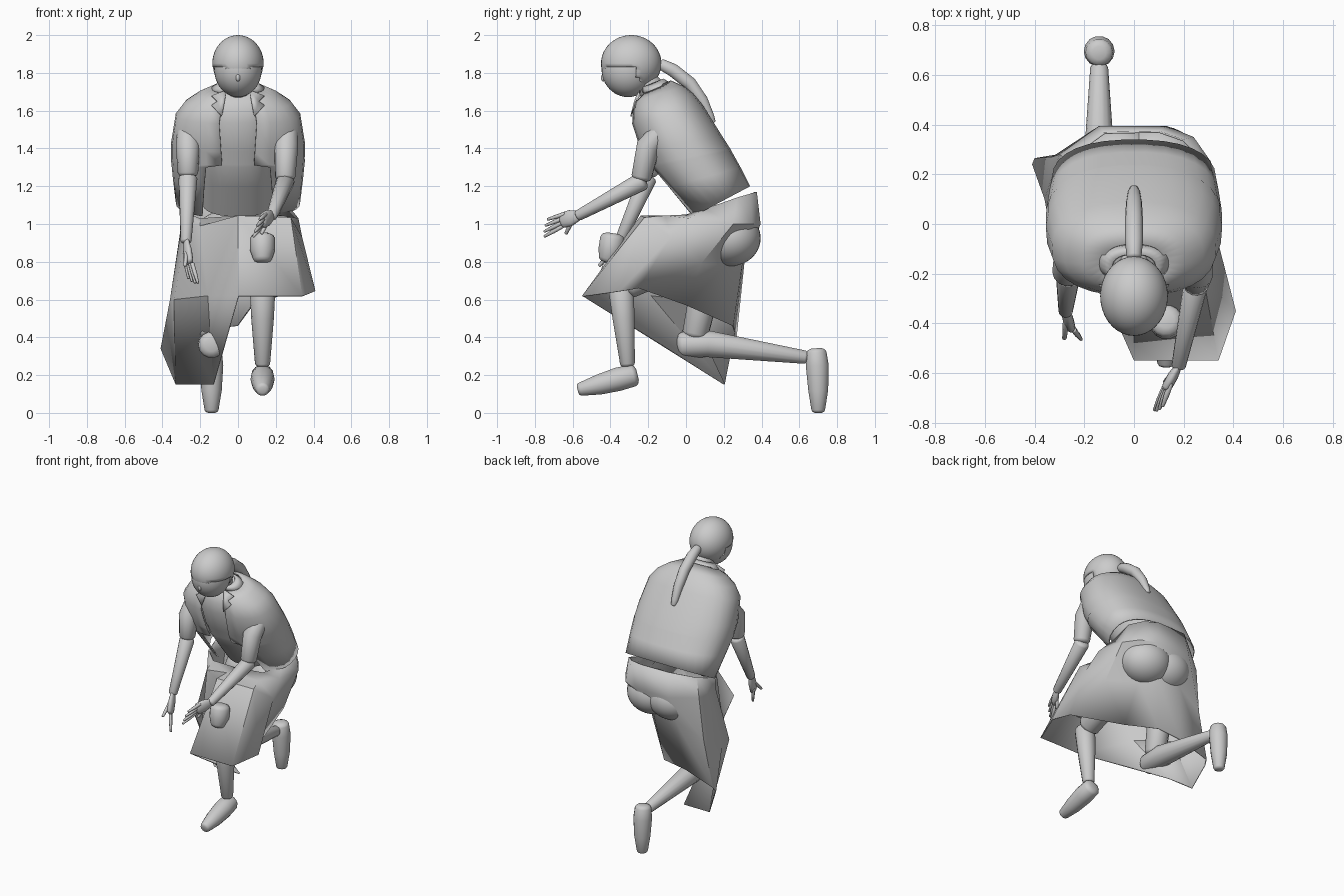
import bpy, bmesh
from math import sin, cos, pi, asin, radians
from mathutils import Vector as V

cube = bpy.data.objects.get("Cube")
if cube:
    bpy.data.objects.remove(cube, do_unlink=True)

grey = bpy.data.materials.new("light_grey")
grey.use_nodes = True
grey.diffuse_color = (0.6, 0.6, 0.6, 1)
grey.node_tree.nodes["Principled BSDF"].inputs["Base Color"].default_value = (0.6, 0.6, 0.6, 1)


def finish(name, bm, angle=40, thick=0):
    bmesh.ops.recalc_face_normals(bm, faces=bm.faces[:])
    mesh = bpy.data.meshes.new(name)
    bm.to_mesh(mesh)
    bm.free()
    mesh.materials.append(grey)
    for p in mesh.polygons:
        p.use_smooth = True
    mesh.set_sharp_from_angle(angle=radians(angle))
    ob = bpy.data.objects.new(name, mesh)
    bpy.context.collection.objects.link(ob)
    if thick:
        mod = ob.modifiers.new("thickness", "SOLIDIFY")
        mod.thickness = thick
        mod.offset = -1


def loft(name, rings, closed=True, caps=True, **kw):
    """Skin a list of equal-length point rings."""
    bm = bmesh.new()
    rows = [[bm.verts.new(p) for p in r] for r in rings]
    n = len(rows[0])
    for a, b in zip(rows, rows[1:]):
        for i in range(n if closed else n - 1):
            j = (i + 1) % n
            bm.faces.new((a[i], a[j], b[j], b[i]))
    if caps:
        bm.faces.new(rows[0])
        bm.faces.new(rows[-1])
    finish(name, bm, **kw)


def tube(name, path, squash=1, sides=14):
    """Round limb through (x, y, z, radius) points with softened ends."""
    pts = [(V(p[:3]), p[3]) for p in path]

    def rounded(end, inner):
        d = (end[0] - inner[0]).normalized()
        return [(end[0] + d * end[1] * k, end[1] * s) for k, s in ((0.25, 0.85), (0.4, 0.5))]
    head = rounded(pts[0], pts[1])[::-1]
    tail = rounded(pts[-1], pts[-2])
    pts = head + pts + tail
    rings = []
    for i, (c, r) in enumerate(pts):
        d = pts[min(i + 1, len(pts) - 1)][0] - pts[max(i - 1, 0)][0]
        q = d.to_track_quat('Z', 'Y')
        rings.append([c + q @ V((cos(2 * pi * k / sides) * r * squash,
                                 sin(2 * pi * k / sides) * r, 0)) for k in range(sides)])
    loft(name, rings, angle=60)


def ball(name, centre, size, keep=None, **kw):
    bm = bmesh.new()
    bmesh.ops.create_uvsphere(bm, u_segments=36, v_segments=24, radius=1)
    for v in bm.verts:
        v.co = V(centre) + V([a * s for a, s in zip(v.co, size)])
    if keep:
        gone = [f for f in bm.faces if not keep(f.calc_center_median())]
        bmesh.ops.delete(bm, geom=gone, context='FACES')
    finish(name, bm, **kw)


def section(back, front, rx, gap=0.0, inset=0.0, steps=26, closed=False):
    """Tilted oval between a back and a front (y, z) point, open by gap in front."""
    b, f = V((0, *back)), V((0, *front))
    mid, half = (b + f) / 2, (f - b) / 2
    half -= half.normalized() * inset
    a0 = asin((gap / rx) ** (1 / 0.85)) if gap else 0
    out = []
    for i in range(steps):
        t = a0 + (2 * pi - 2 * a0) * i / (steps if closed else steps - 1)
        s, c = sin(t), cos(t)
        x = rx * abs(s) ** 0.85 * (1 if s > 0 else -1)
        out.append(mid + half * (abs(c) ** 0.85 * (1 if c > 0 else -1)) + V((x, 0, 0)))
    return out


# Open jacket and the torso inside: back point, front point, half width, opening
coat = [((-.08, 1.76), (-.22, 1.70), .12, .07),
        ((-.01, 1.73), (-.27, 1.65), .21, .08),
        ((.04, 1.69), (-.285, 1.6), .28, .09),
        ((.09, 1.63), (-.29, 1.53), .33, .1),
        ((.19, 1.47), (-.24, 1.38), .355, .09),
        ((.235, 1.4), (-.2, 1.31), .355, .085),
        ((.24, 1.39), (-.195, 1.295), .355, .17),
        ((.29, 1.3), (-.11, 1.19), .345, .18),
        ((.34, 1.2), (.02, 1.03), .33, .19)]
loft("jacket", [section(b, f, r, g) for b, f, r, g in coat],
     closed=False, caps=False, thick=.008)
loft("torso", [section(b, f, min(.19, r * .85), inset=.02, closed=True) for b, f, r, g in coat])

# Collar and lapels
loft("collar", [section((-.085, 1.75), (-.235, 1.69), .14, .07),
                section((-.12, 1.77), (-.24, 1.72), .09, .05)],
     closed=False, caps=False, thick=.008)
for side, label in ((1, "left"), (-1, "right")):
    bm = bmesh.new()
    outline = [(.06, -.25, 1.71), (.14, -.25, 1.68), (.11, -.275, 1.65),
               (.14, -.28, 1.63), (.085, -.295, 1.57)]
    bm.faces.new([bm.verts.new((side * x, y, z)) for x, y, z in outline])
    finish(label + "_lapel", bm, thick=.008)

# Skirt columns run round the body; each goes waist, hip, middle, hem
columns = [
    [(0, -.02, 1.04), (0, -.13, 1.045), (0, -.24, 1.045), (0, -.55, .62)],
    [(.2, 0, 1.05), (.24, -.11, 1.045), (.28, -.22, 1.035), (.34, -.55, .62)],
    [(.28, .1, 1.08), (.32, .02, 1.03), (.34, -.08, .93), (.41, -.35, .645)],
    [(.27, .27, 1.14), (.31, .25, 1), (.31, .08, .79), (.34, -.25, .66)],
    [(.2, .34, 1.16), (.24, .35, 1), (.14, .21, .78), (.08, 0, .57)],
    [(.1, .375, 1.17), (.13, .395, 1), (.05, .3, .8), (0, .25, .46)],
    [(-.12, .37, 1.17), (-.14, .395, 1), (-.13, .31, .8), (-.18, .26, .44)],
    [(-.27, .26, 1.13), (-.3, .28, 1), (-.33, .27, .7), (-.4, .265, .37)],
    [(-.29, .17, 1.1), (-.3, .18, .98), (-.36, .1, .6), (-.41, .24, .34)],
    [(-.28, .06, 1.06), (-.27, .05, .98), (-.34, -.01, .6), (-.33, .2, .15)],
    [(-.2, 0, 1.03), (-.2, -.07, .99), (-.16, -.19, .62), (-.13, .2, .15)]]
loft("skirt", list(zip(*columns)), caps=False, angle=45, thick=.008)
for side, label in ((1, "left"), (-1, "right")):
    ball(label + "_buttock", (.02 + side * .08, .235, .925), (.175, .16, .148))
tube("pouch", [(.13, -.39, .925, .066), (.13, -.4, .86, .066), (.13, -.415, .815, .05)])

# Head, hair and neck
ball("face", (0, -.307, 1.82), (.126, .14, .148))
ball("nose", (0, -.438, 1.775), (.012, .012, .02))


def is_hair(p):
    if p.y < -.27:
        return p.z > 1.77 + .06 * min(1, abs(p.x) / .08)
    return p.z > 1.8 - (p.y + .27) * 1.6


ball("hair", (0, -.29, 1.85), (.136, .16, .15), is_hair, thick=.008)
tube("neck", [(0, -.14, 1.66, .075), (0, -.25, 1.8, .065)])
tube("ponytail", [(0, -.13, 1.845, .03), (0, -.07, 1.815, .036), (0, .02, 1.745, .036),
                  (0, .085, 1.655, .032), (0, .125, 1.57, .025), (0, .14, 1.54, .018)])


# Arms: sleeve, forearm, palm, four fingers and a thumb
def arm(label, sleeve, elbow, wrist, knuckle, tip, spread, thumb):
    tube(label + "_sleeve", sleeve)
    tube(label + "_forearm", [(*elbow, .05), (*wrist, .029)])
    w, k, t, s = V(wrist), V(knuckle), V(tip), V(spread)
    tube(label + "_palm", [(*w, .028), (*((w + k) / 2), .043), (*k, .042)], squash=.5)
    for i in range(4):
        o = i - 1.5
        a, b = k + s * o, t + s * o * 1.5
        b = k.lerp(b, 1 - .06 * abs(o))
        tube(f"{label}_finger_{i + 1}", [(*a, .011), (*a.lerp(b, .5), .011), (*b, .007)], sides=8)
    tube(label + "_thumb", [(*w.lerp(k, .3), .015), (*thumb, .009)], sides=8)


arm("left", [(.27, -.1, 1.53, .05), (.255, -.2, 1.41, .064), (.25, -.235, 1.25, .054)],
    (.25, -.235, 1.225), (.18, -.57, 1.045), (.135, -.65, 1.02), (.095, -.75, .975),
    (.008, .004, .022), (.125, -.635, .95))
arm("right", [(-.27, -.1, 1.53, .05), (-.265, -.19, 1.41, .064), (-.265, -.2, 1.27, .054)],
    (-.265, -.205, 1.24), (-.275, -.35, .91), (-.26, -.4, .8), (-.235, -.43, .69),
    (-.012, .018, .006), (-.28, -.46, .78))

# Left leg planted forward, right leg kneeling
tube("left_thigh", [(.12, .18, .9, .09), (.13, -.3, .68, .075)])
tube("left_shin", [(.13, -.345, .66, .068), (.13, -.33, .5, .06), (.13, -.31, .26, .04)])
tube("left_foot", [(.13, -.28, .198, .06), (.13, -.36, .178, .064),
                   (.13, -.46, .15, .055), (.13, -.56, .125, .036)])
tube("right_thigh", [(-.13, .15, .88, .09), (-.14, .05, .42, .07)])
tube("right_shin", [(-.14, -.02, .36, .07), (-.14, .12, .365, .072), (-.14, .63, .295, .036)])
tube("right_foot", [(-.14, .69, .32, .055), (-.14, .695, .25, .062),
                    (-.14, .7, .12, .054), (-.14, .7, .015, .037)])
